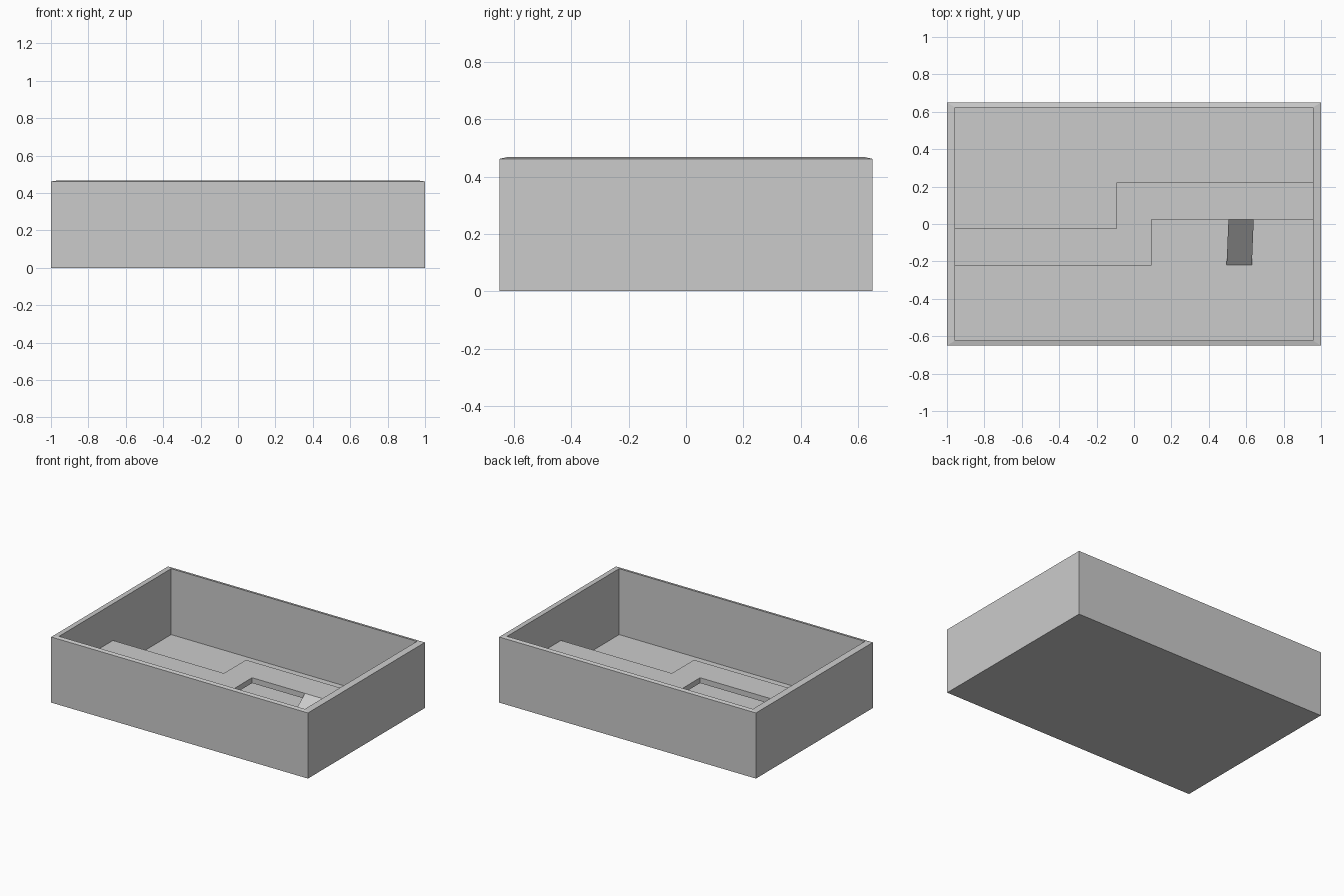
import bpy
import bmesh

old = bpy.data.objects.get("Cube")
if old:
    bpy.data.objects.remove(old, do_unlink=True)

grey = bpy.data.materials.new("plain grey")
grey.use_nodes = True
grey.diffuse_color = (0.6, 0.6, 0.6, 1)
grey.node_tree.nodes["Principled BSDF"].inputs["Base Color"].default_value = (0.6, 0.6, 0.6, 1)


def loft(name, rings):
    """Join equal-length rings of points and cap both ends."""
    bm = bmesh.new()
    loops = [[bm.verts.new(p) for p in ring] for ring in rings]
    for a, b in zip(loops, loops[1:]):
        for i in range(len(a)):
            j = (i + 1) % len(a)
            bm.faces.new((a[i], a[j], b[j], b[i]))
    bm.faces.new(loops[0])
    bm.faces.new(loops[-1])
    bmesh.ops.recalc_face_normals(bm, faces=bm.faces)
    mesh = bpy.data.meshes.new(name)
    bm.to_mesh(mesh)
    bm.free()
    mesh.materials.append(grey)
    obj = bpy.data.objects.new(name, mesh)
    bpy.context.collection.objects.link(obj)
    return obj


def rectangle(x, y, z):
    return [(-x, -y, z), (x, -y, z), (x, y, z), (-x, y, z)]


# Open box: outer walls, slightly sloping rim, inner walls, thin floor
X, Y = 1.0, 0.65
IX, IY = 0.957, 0.623
loft("open_box", [rectangle(X, Y, 0), rectangle(X, Y, 0.462),
                  rectangle(IX, IY, 0.468), rectangle(IX, IY, 0.004)])

# Raised stepped walkway: a half outline, turned half round for the other side
TOP, UNDER = 0.21, 0.172
half = [(-IX, -0.222), (0.093, -0.222), (0.093, 0.024), (IX, 0.024)]
outline = half + [(-x, -y) for x, y in half]
loft("walkway", [[(x, y, z) for x, y in outline] for z in (UNDER, TOP)])

# Thin ramp from the walkway edge down to the floor
ramp = [(0.505, 0.024, TOP), (0.64, 0.024, TOP),
        (0.63, -0.22, 0.006), (0.495, -0.22, 0.006)]
loft("ramp", [ramp, [(x, y, max(z - 0.006, 0.002)) for x, y, z in ramp]])
